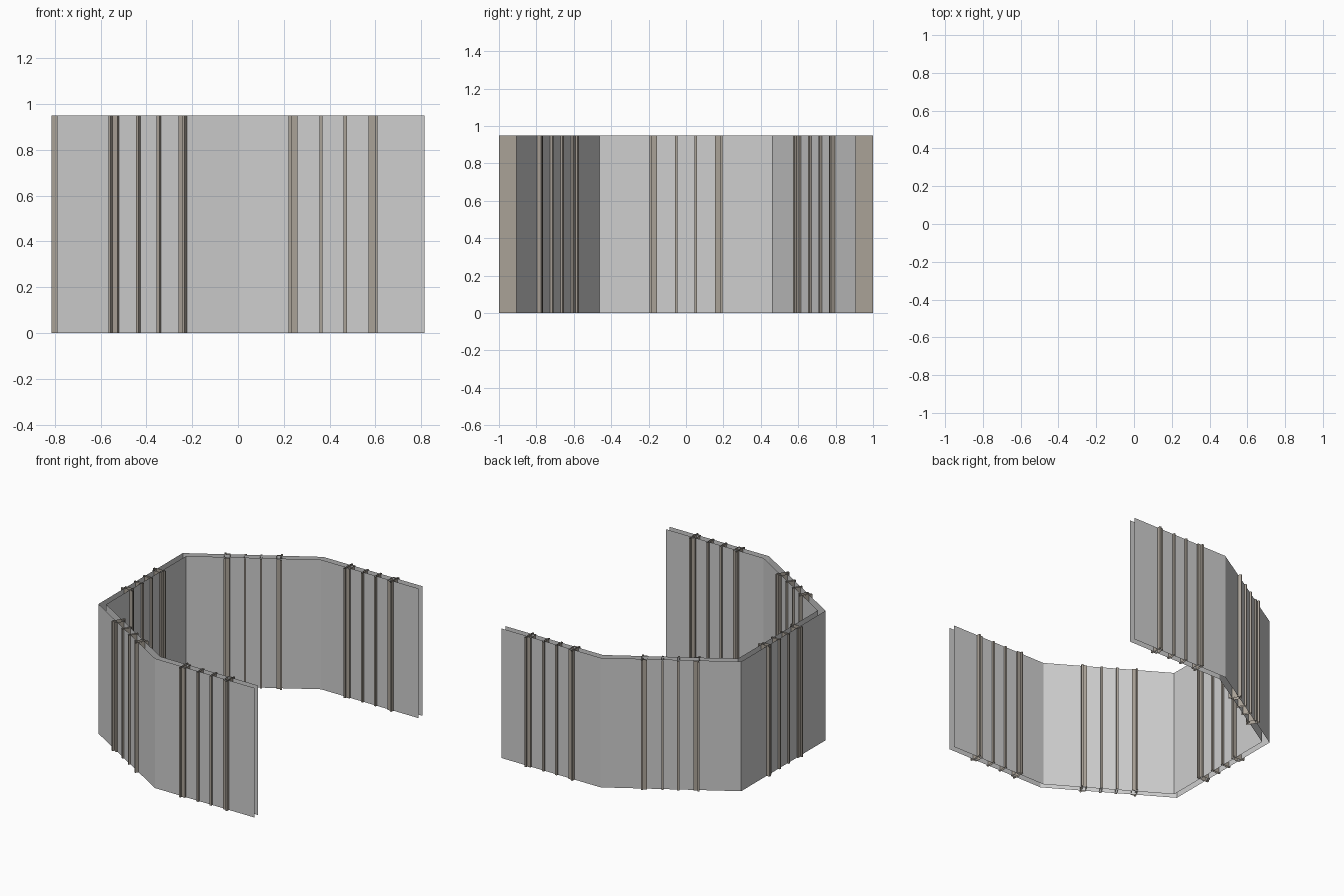
import bpy, bmesh
from mathutils import Vector

if "Cube" in bpy.data.objects:
    bpy.data.objects.remove(bpy.data.objects["Cube"])

H = 0.95          # wall height
HALF_GAP = 0.0225 # half distance between the two wall skins


def material(name, rgb):
    m = bpy.data.materials.new(name)
    m.diffuse_color = (*rgb, 1)
    m.use_nodes = True
    m.node_tree.nodes["Principled BSDF"].inputs["Base Color"].default_value = m.diffuse_color
    return m


grey = material("pale_grey_panel", (0.62, 0.62, 0.62))
tan = material("warm_stone_post", (0.40, 0.36, 0.31))


def extrude_line(name, pts, mat, closed=False):
    """Upright strip of flat faces along a plan outline, open top and bottom."""
    bm = bmesh.new()
    low = [bm.verts.new((p.x, p.y, 0)) for p in pts]
    high = [bm.verts.new((p.x, p.y, H)) for p in pts]
    n = len(pts)
    for i in range(n if closed else n - 1):
        j = (i + 1) % n
        bm.faces.new((low[i], low[j], high[j], high[i]))
    me = bpy.data.meshes.new(name)
    bm.to_mesh(me)
    bm.free()
    me.materials.append(mat)
    ob = bpy.data.objects.new(name, me)
    bpy.context.collection.objects.link(ob)
    return ob


# Centre line of the five-panel wall, open towards +x
half = [Vector((0.815, -0.9525)), Vector((0.016, -0.9525)), Vector((-0.7675, -0.476))]
path = half + [Vector((p.x, -p.y)) for p in reversed(half)]


def normal(a, b):
    d = (b - a).normalized()
    return Vector((-d.y, d.x))  # points outward


def offset(pts, dist):
    out = []
    for i, p in enumerate(pts):
        ns = []
        if i > 0:
            ns.append(normal(pts[i - 1], p))
        if i < len(pts) - 1:
            ns.append(normal(p, pts[i + 1]))
        m = sum(ns, Vector((0, 0))).normalized()
        out.append(p + m * dist / m.dot(ns[0]))
    return out


# Outer and inner wall skins; path runs clockwise, so left normal is outward
extrude_line("wall_skin_a", list(reversed(offset(path, HALF_GAP))), grey)
extrude_line("wall_skin_b", offset(path, -HALF_GAP), grey)


def post(name, c, d, width, depth):
    n = Vector((-d.y, d.x))
    corners = [(-1, -1), (1, -1), (1, 1), (-1, 1)]
    pts = [c + d * (sx * width / 2) + n * (sy * depth) for sx, sy in corners]
    extrude_line(name, pts, tan, closed=True)


# Four posts through each panel: two wide with a deep fin, two slim between
for i in range(5):
    a, b = path[i], path[i + 1]
    d = (b - a).normalized()
    mid = (a + b) / 2
    for s in (-1, 1):
        post("wide_post", mid + d * s * 0.172, d, 0.034, 0.034)
        post("post_fin", mid + d * s * 0.188, d, 0.012, 0.0475)
        post("slim_post", mid + d * s * 0.053, d, 0.014, 0.036)
